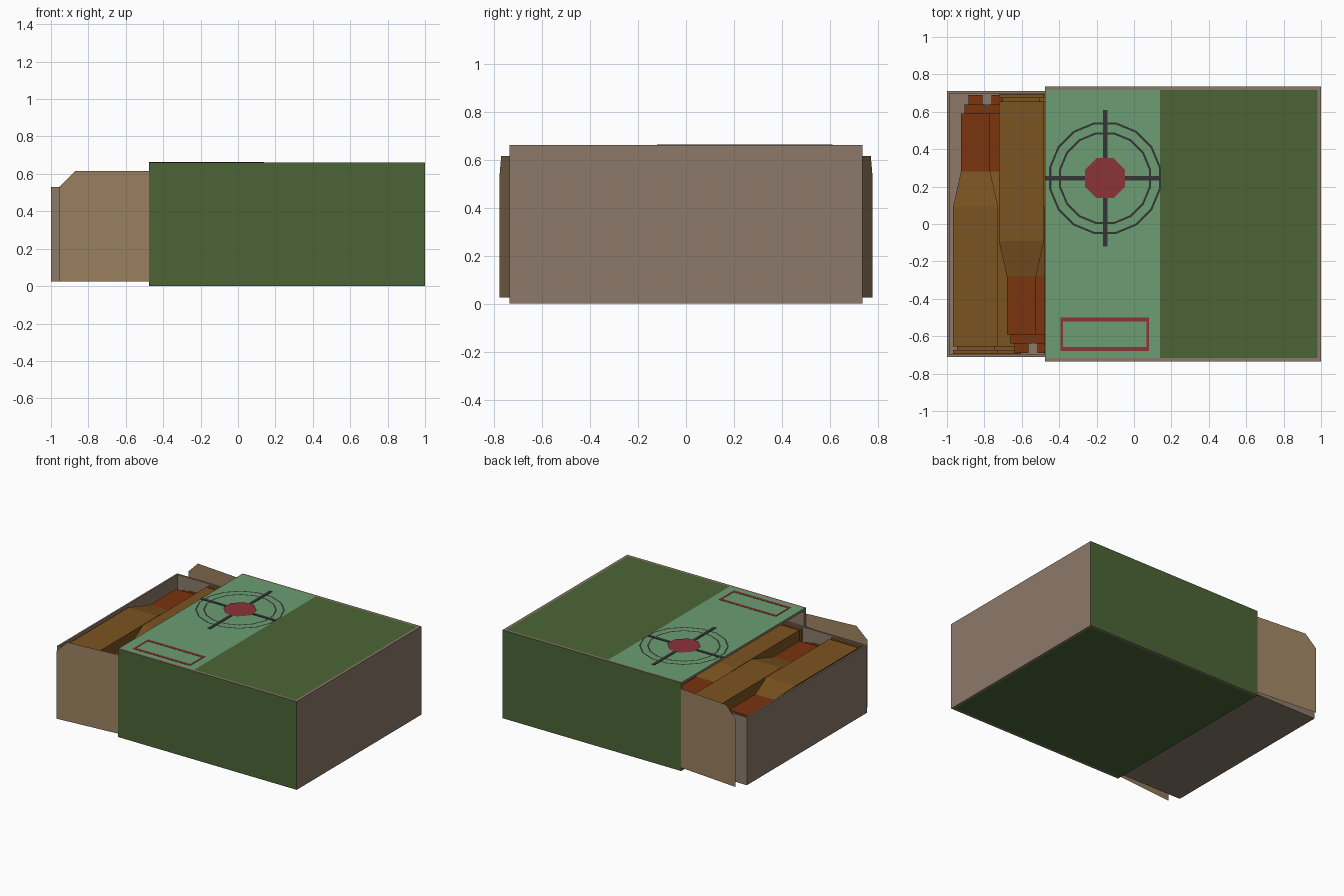
import bpy
import bmesh
import math
from mathutils import Vector

default_cube = bpy.data.objects.get("Cube")
if default_cube:
    bpy.data.objects.remove(default_cube, do_unlink=True)


def material(name, hex_code):
    def linear(c):
        return c / 12.92 if c <= 0.04045 else ((c + 0.055) / 1.055) ** 2.4
    rgb = [linear(v / 255) for v in bytes.fromhex(hex_code)]
    mat = bpy.data.materials.new(name)
    mat.use_nodes = True
    mat.diffuse_color = (*rgb, 1)
    mat.node_tree.nodes["Principled BSDF"].inputs["Base Color"].default_value = (*rgb, 1)
    return mat


CARD = material("grey cardboard", "8C7A6A")
TAN = material("tan cardboard", "9C8260")
GREEN = material("dark green", "4B6536")
MINT = material("light green", "6C9E73")
BRASS = material("brass brown", "7B5321")
COPPER = material("copper red", "7A330F")
INK = material("charcoal ink", "353536")
RED = material("print red", "8B3338")


def finish(name, bm, mats):
    mesh = bpy.data.meshes.new(name)
    bm.to_mesh(mesh)
    bm.free()
    for mat in mats:
        mesh.materials.append(mat)
    obj = bpy.data.objects.new(name, mesh)
    bpy.context.collection.objects.link(obj)
    return obj


def box(name, lo, hi, mat, face_mat=None, facing=None):
    """Box between two corners; faces pointing along 'facing' take face_mat."""
    bm = bmesh.new()
    bmesh.ops.create_cube(bm, size=1)
    lo, hi = Vector(lo), Vector(hi)
    for v in bm.verts:
        v.co = (lo + hi) / 2 + v.co * (hi - lo)
    bm.normal_update()
    if facing:
        for f in bm.faces:
            if f.normal.dot(Vector(facing)) > 0.9:
                f.material_index = 1
    return finish(name, bm, [mat, face_mat] if face_mat else [mat])


# Outer sleeve, open at the right-hand end
X0, X1, W, TOP, T = -0.475, 1.0, 0.735, 0.66, 0.018
SPLIT = 0.14
for side, label in ((-1, "front"), (1, "back")):
    y0, y1 = sorted((side * W, side * (W - T)))
    box(f"sleeve_{label}_wall", (X0, y0, 0), (X1, y1, TOP), CARD, GREEN, (0, side, 0))
inner = W - T
box("sleeve_end_wall", (X1 - T, -inner, 0), (X1, inner, TOP), CARD)
box("sleeve_bottom", (X0, -inner, 0), (X1 - T, inner, T), CARD, GREEN, (0, 0, -1))
box("sleeve_top_light", (X0, -inner, TOP - T), (SPLIT, inner, TOP), CARD, MINT, (0, 0, 1))
box("sleeve_top_dark", (SPLIT, -inner, TOP - T), (X1 - T, inner, TOP), CARD, GREEN, (0, 0, 1))

# Side flaps, single sheets swung slightly outward
for side, label in ((-1, "front"), (1, "back")):
    bm = bmesh.new()
    outline = [(X0, 0.025), (-0.955, 0.025), (-0.955, 0.53), (-0.87, 0.615), (X0, 0.615)]
    verts = [bm.verts.new((x, side * (W + 0.042 * (X0 - x) / 0.48), z)) for x, z in outline]
    face = bm.faces.new(verts)
    face.normal_update()
    if face.normal.y * side < 0:
        face.normal_flip()
    finish(f"{label}_flap", bm, [TAN])

# Sliding inner tray
TX0, TX1, TW, TZ0, TZ1, TT = -1.0, 0.5, 0.71, 0.025, 0.53, 0.013
box("tray_floor", (TX0, -TW, TZ0), (TX1, TW, TZ0 + 0.01), CARD)
box("tray_outer_end", (TX0, -TW, TZ0), (TX0 + TT, TW, TZ1), CARD)
box("tray_inner_end", (TX1 - TT, -TW, TZ0), (TX1, TW, TZ1), CARD)
for side, label in ((-1, "front"), (1, "back")):
    y0, y1 = sorted((side * TW, side * (TW - TT)))
    box(f"tray_{label}_wall", (TX0 + TT, y0, TZ0), (TX1 - TT, y1, TZ1), CARD)


# Square-section cartridge: (position along axis, half width)
PROFILE = [(-0.695, 0.121), (-0.675, 0.121), (-0.675, 0.1), (-0.655, 0.1),
           (-0.655, 0.121), (0.09, 0.121), (0.28, 0.078), (0.59, 0.078),
           (0.59, 0.058), (0.64, 0.058), (0.64, 0.037), (0.69, 0.037)]


def cartridge_shape():
    bm = bmesh.new()
    rings = [[bm.verts.new((sx * r, y, sz * r))
              for sx, sz in ((-1, -1), (1, -1), (1, 1), (-1, 1))] for y, r in PROFILE]
    for a, b in zip(rings, rings[1:]):
        for i in range(4):
            j = (i + 1) % 4
            bm.faces.new((a[i], a[j], b[j], b[i]))
    bm.faces.new(rings[0])
    bm.faces.new(rings[-1])
    bmesh.ops.recalc_face_normals(bm, faces=bm.faces)
    for f in bm.faces:
        if f.calc_center_median().y > 0.28:
            f.material_index = 1
    return finish("cartridge", bm, [BRASS, COPPER])


# Two staggered layers with alternating direction
PITCH = 0.245
source = cartridge_shape()
first = True
for layer, start, z, count in (("upper", -0.847, 0.401, 5), ("lower", -0.7245, 0.158, 5)):
    for i in range(count):
        obj = source if first else bpy.data.objects.new("cartridge", source.data)
        if not first:
            bpy.context.collection.objects.link(obj)
        first = False
        obj.name = f"{layer}_cartridge_{i + 1}"
        obj.location = (start + i * PITCH, 0, z)
        obj.rotation_euler.z = math.pi * (i % 2)


# Printed target on the lid
CX, CY, INK_Z = -0.155, 0.245, TOP + 0.002


def ring_points(bm, radius, sides, z):
    angles = [(i + 0.5) * math.tau / sides for i in range(sides)]
    return [bm.verts.new((CX + radius * math.cos(a), CY + radius * math.sin(a), z))
            for a in angles]


def printed_ring(name, outer, width, sides):
    bm = bmesh.new()
    out = ring_points(bm, outer, sides, INK_Z)
    inn = ring_points(bm, outer - width, sides, INK_Z)
    for i in range(sides):
        j = (i + 1) % sides
        bm.faces.new((out[i], out[j], inn[j], inn[i]))
    finish(name, bm, [INK])


printed_ring("target_outer_ring", 0.304, 0.011, 16)
printed_ring("target_inner_ring", 0.25, 0.011, 16)
box("target_vertical_bar", (CX - 0.012, -0.12, TOP), (CX + 0.012, 0.61, INK_Z + 0.001), INK)
box("target_horizontal_bar", (X0, CY - 0.012, TOP), (SPLIT, CY + 0.012, INK_Z + 0.001), INK)
bm = bmesh.new()
bm.faces.new(ring_points(bm, 0.116, 8, TOP + 0.005))
finish("target_centre", bm, [RED])

# Printed label frame
FX0, FX1, FY0, FY1, FT = -0.393, 0.08, -0.68, -0.5, 0.022
for name, x0, x1, y0, y1 in (("near", FX0, FX1, FY0, FY0 + FT), ("far", FX0, FX1, FY1 - FT, FY1),
                             ("right", FX0, FX0 + FT * 0.6, FY0 + FT, FY1 - FT),
                             ("left", FX1 - FT * 0.6, FX1, FY0 + FT, FY1 - FT)):
    box(f"label_frame_{name}", (x0, y0, TOP), (x1, y1, INK_Z), RED)
